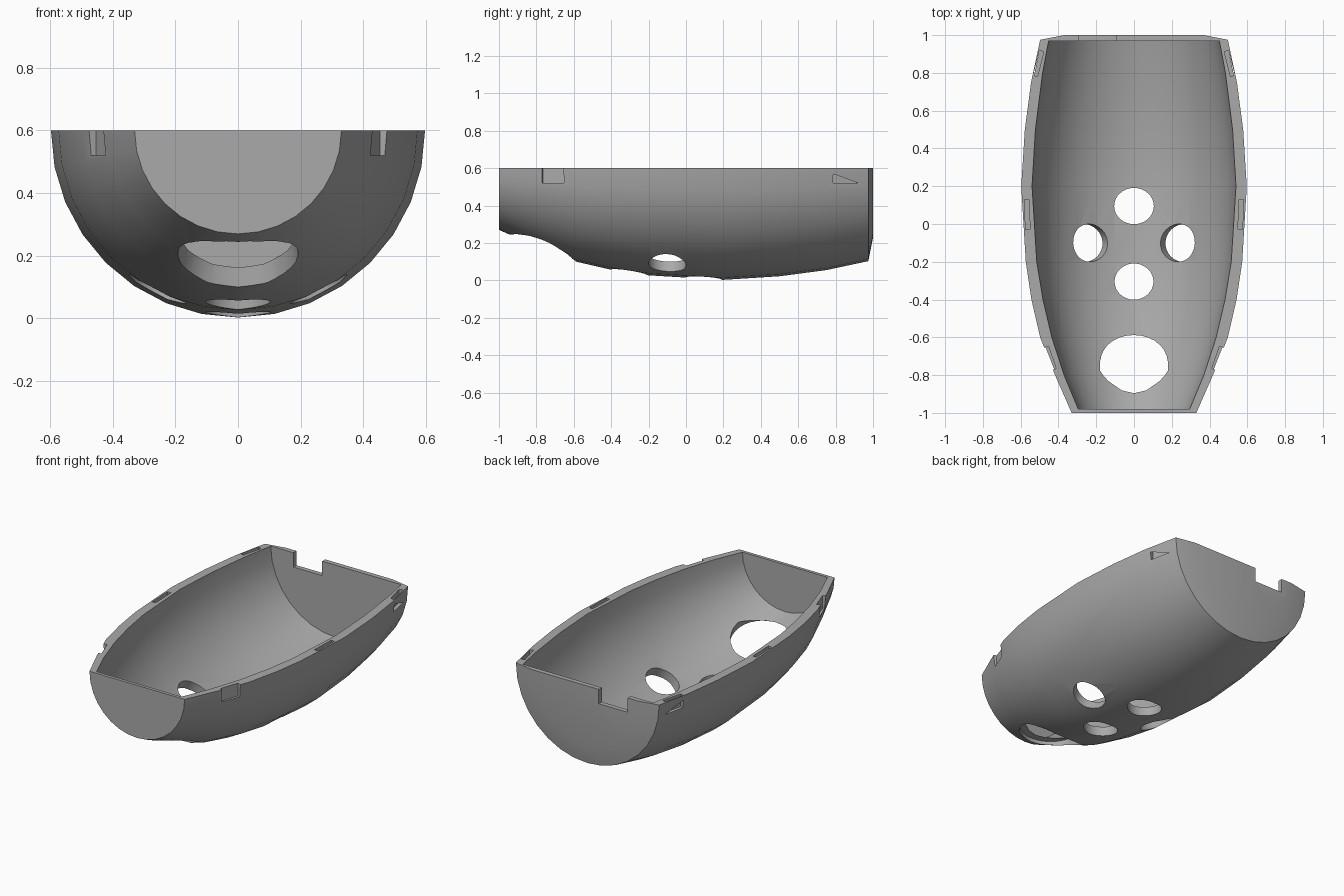
import bpy, bmesh, math
from mathutils import Matrix, Vector

if "Cube" in bpy.data.objects:
    bpy.data.objects.remove(bpy.data.objects["Cube"], do_unlink=True)

RIM = 0.6        # height of the flat rim, also the axis of the round hull
SEGMENTS = 16    # facets around the half circle

grey = bpy.data.materials.new("plain grey")
grey.use_nodes = True
grey.diffuse_color = (0.4, 0.4, 0.4, 1)
grey.node_tree.nodes["Principled BSDF"].inputs["Base Color"].default_value = (0.4, 0.4, 0.4, 1)


def make_object(name, bm):
    bmesh.ops.recalc_face_normals(bm, faces=bm.faces[:])
    mesh = bpy.data.meshes.new(name)
    bm.to_mesh(mesh)
    bm.free()
    mesh.materials.append(grey)
    obj = bpy.data.objects.new(name, mesh)
    bpy.context.collection.objects.link(obj)
    return obj


def half_revolve(name, profile):
    """Spin a closed (y, radius) profile half a turn below the rim."""
    bm = bmesh.new()
    rings = []
    axis = {y: bm.verts.new((0, y, RIM)) for y, r in profile if r == 0}
    for i in range(SEGMENTS + 1):
        a = math.pi * i / SEGMENTS
        rings.append([axis[y] if r == 0 else
                      bm.verts.new((r * math.cos(a), y, RIM - r * math.sin(a)))
                      for y, r in profile])
    n = len(profile)
    for a, b in zip(rings, rings[1:]):
        for j in range(n):
            k = (j + 1) % n
            corners = list(dict.fromkeys((a[j], a[k], b[k], b[j])))
            if len(corners) > 2:
                bm.faces.new(corners)
    bm.faces.new(rings[0])
    bm.faces.new(rings[-1])
    return make_object(name, bm)


cutters = []


def cut_box(name, centre, size, turn=0):
    bm = bmesh.new()
    bmesh.ops.create_cube(bm, size=1, matrix=Matrix.Translation(centre)
                          @ Matrix.Rotation(turn, 4, 'Z') @ Matrix.Diagonal((*size, 1)))
    cutters.append(make_object(name, bm))


def cut_hole(name, y, rx, ry, start, end, angle=0, flare=1):
    """Oval drill from the axis outward, turned about the axis; flare widens it in x."""
    bm = bmesh.new()
    bmesh.ops.create_cone(bm, cap_ends=True, segments=32, radius1=1, radius2=1, depth=1)
    for v in bm.verts:
        outer = v.co.z < 0
        v.co = Vector((v.co.x * rx * (flare if outer else 1), v.co.y * ry,
                       -end if outer else -start))
    bm.transform(Matrix.Translation((0, y, RIM)) @ Matrix.Rotation(-angle, 4, 'Y'))
    cutters.append(make_object(name, bm))


# Hull shell: outer skin from front to back, then inner skin back again
outer = [(-1, 0), (-1, 0.33), (-0.8, 0.418), (-0.6, 0.497), (-0.4, 0.543), (-0.2, 0.573),
         (0.2, 0.597), (0.5, 0.578), (0.75, 0.545), (0.975, 0.497), (1, 0.37), (1, 0)]
inner = [(0.97, 0), (0.97, 0.452), (0.8, 0.484), (0.5, 0.522), (0.2, 0.54), (-0.2, 0.515),
         (-0.4, 0.482), (-0.6, 0.435), (-0.8, 0.37), (-0.98, 0.295), (-0.98, 0)]
hull = half_revolve("hull_shell", outer + inner)

# Openings through the bottom
cut_hole("front_opening", -0.765, 0.18, 0.177, 0.33, 0.55, flare=1.27)
cut_hole("bottom_hole_front", -0.305, 0.103, 0.096, 0.3, 0.8)
cut_hole("bottom_hole_back", 0.095, 0.105, 0.096, 0.3, 0.8)
for side, name in ((1, "left"), (-1, "right")):
    cut_hole("side_hole_" + name, -0.1, 0.102, 0.1, 0.3, 0.8, angle=side * math.radians(27))

    # Narrow slots sunk into the rim, following the wall
    for place, x, y, length, lean in (("front", 0.444, -0.71, 0.125, -19),
                                      ("middle", 0.565, 0.05, 0.16, -2),
                                      ("back", 0.506, 0.85, 0.135, 14)):
        cut_box(f"rim_slot_{place}_{name}", (side * x, y, RIM), (0.024, length, 0.16),
                side * math.radians(lean))

# Notch in the top of the back wall
cut_box("back_notch", (-0.195, 0.985, RIM), (0.2, 0.1, 0.18))

# Cut everything, then apply
bpy.context.view_layer.objects.active = hull
hull.select_set(True)
for cutter in cutters:
    mod = hull.modifiers.new(cutter.name, 'BOOLEAN')
    mod.operation = 'DIFFERENCE'
    mod.solver = 'EXACT'
    mod.object = cutter
    bpy.ops.object.modifier_apply(modifier=mod.name)
    bpy.data.objects.remove(cutter, do_unlink=True)

bpy.ops.object.shade_smooth_by_angle(angle=math.radians(30))
